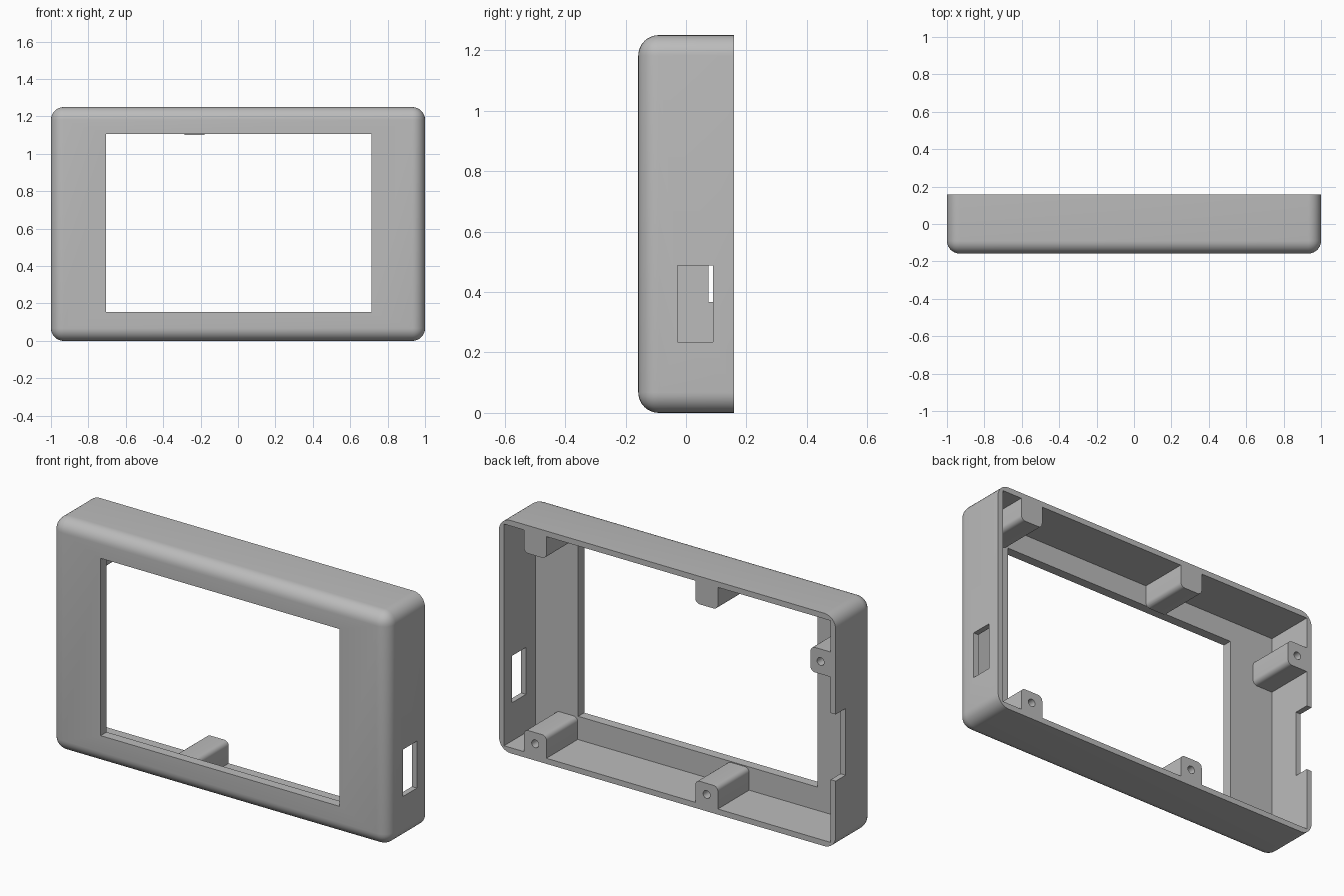
import bpy, bmesh, math
from mathutils import Matrix, Vector

if "Cube" in bpy.data.objects:
    bpy.data.objects.remove(bpy.data.objects["Cube"], do_unlink=True)

H = 1.25          # height
D = 0.158         # half depth
WALL = 0.03
PLATE_Y = -0.107  # inner side of the front plate

grey = bpy.data.materials.new("case_grey")
grey.use_nodes = True
grey.diffuse_color = (0.5, 0.5, 0.5, 1)
grey.node_tree.nodes["Principled BSDF"].inputs["Base Color"].default_value = (0.5, 0.5, 0.5, 1)


def finish(name, bm):
    bmesh.ops.recalc_face_normals(bm, faces=bm.faces)
    mesh = bpy.data.meshes.new(name)
    bm.to_mesh(mesh)
    bm.free()
    mesh.materials.append(grey)
    ob = bpy.data.objects.new(name, mesh)
    bpy.context.collection.objects.link(ob)
    return ob


def box_bm(lo, hi):
    lo, hi = Vector(lo), Vector(hi)
    bm = bmesh.new()
    bmesh.ops.create_cube(bm, size=1)
    bmesh.ops.scale(bm, vec=hi - lo, verts=bm.verts)
    bmesh.ops.translate(bm, vec=(lo + hi) / 2, verts=bm.verts)
    return bm


def combine(target, tool, operation):
    """Apply a boolean and drop the tool object."""
    tool.hide_render = True
    mod = target.modifiers.new("boolean", "BOOLEAN")
    mod.operation = operation
    mod.solver = "EXACT"
    mod.object = tool
    bpy.context.view_layer.objects.active = target
    bpy.ops.object.modifier_apply(modifier=mod.name)
    bpy.data.objects.remove(tool, do_unlink=True)


def cut_box(target, lo, hi):
    combine(target, finish("cutter", box_bm(lo, hi)), "DIFFERENCE")


# Outer shell: every edge rounded except those around the open back
bm = box_bm((-1, -D, 0), (1, D, H))
edges = [e for e in bm.edges if not all(v.co.y > 0 for v in e.verts)]
bmesh.ops.bevel(bm, geom=edges, offset=0.068, segments=8, profile=0.5, affect="EDGES")
case = finish("display_case", bm)

# Cavity, display window, side port and cable notch
cut_box(case, (-1 + WALL, PLATE_Y, WALL), (1 - WALL, D + 0.1, H - WALL))
cut_box(case, (-0.705, -D - 0.1, 0.155), (0.715, PLATE_Y + 0.05, 1.107))
cut_box(case, (0.9, -0.028, 0.235), (1.1, 0.09, 0.487))
cut_box(case, (-1.1, 0.075, 0.367), (-0.9, D + 0.1, 0.725))


def screw_post(x, z, angle):
    """Post reaching inwards from a wall; (x, z) is on the outer wall face."""
    place = Matrix.Translation((x, 0, z)) @ Matrix.Rotation(angle, 4, "Y")
    bm = box_bm((-0.067, PLATE_Y, 0.015), (0.067, D, 0.15))
    tip = [e for e in bm.edges if all(v.co.z > 0.1 for v in e.verts)
           and abs(e.verts[0].co.x - e.verts[1].co.x) < 0.001]
    bmesh.ops.bevel(bm, geom=tip, offset=0.026, segments=6, profile=0.5, affect="EDGES")
    bm.transform(place)
    combine(case, finish("screw_post", bm), "UNION")

    # Blind screw hole in the back of the post
    bm = bmesh.new()
    bmesh.ops.create_cone(bm, cap_ends=True, segments=24, radius1=0.021, radius2=0.021,
                          depth=0.3, matrix=Matrix.Rotation(math.pi / 2, 4, "X"))
    bmesh.ops.translate(bm, vec=(0, D + 0.02, 0.09), verts=bm.verts)
    bm.transform(place)
    combine(case, finish("screw_hole_cutter", bm), "DIFFERENCE")


for px in (0.785, -0.233):
    screw_post(px, 0, 0)
    screw_post(px, H, math.pi)
screw_post(-1, 0.985, math.pi / 2)

# Smooth rounded edges, crisp corners
bpy.ops.object.select_all(action="DESELECT")
case.select_set(True)
bpy.context.view_layer.objects.active = case
bpy.ops.object.shade_smooth_by_angle(angle=math.radians(30))
